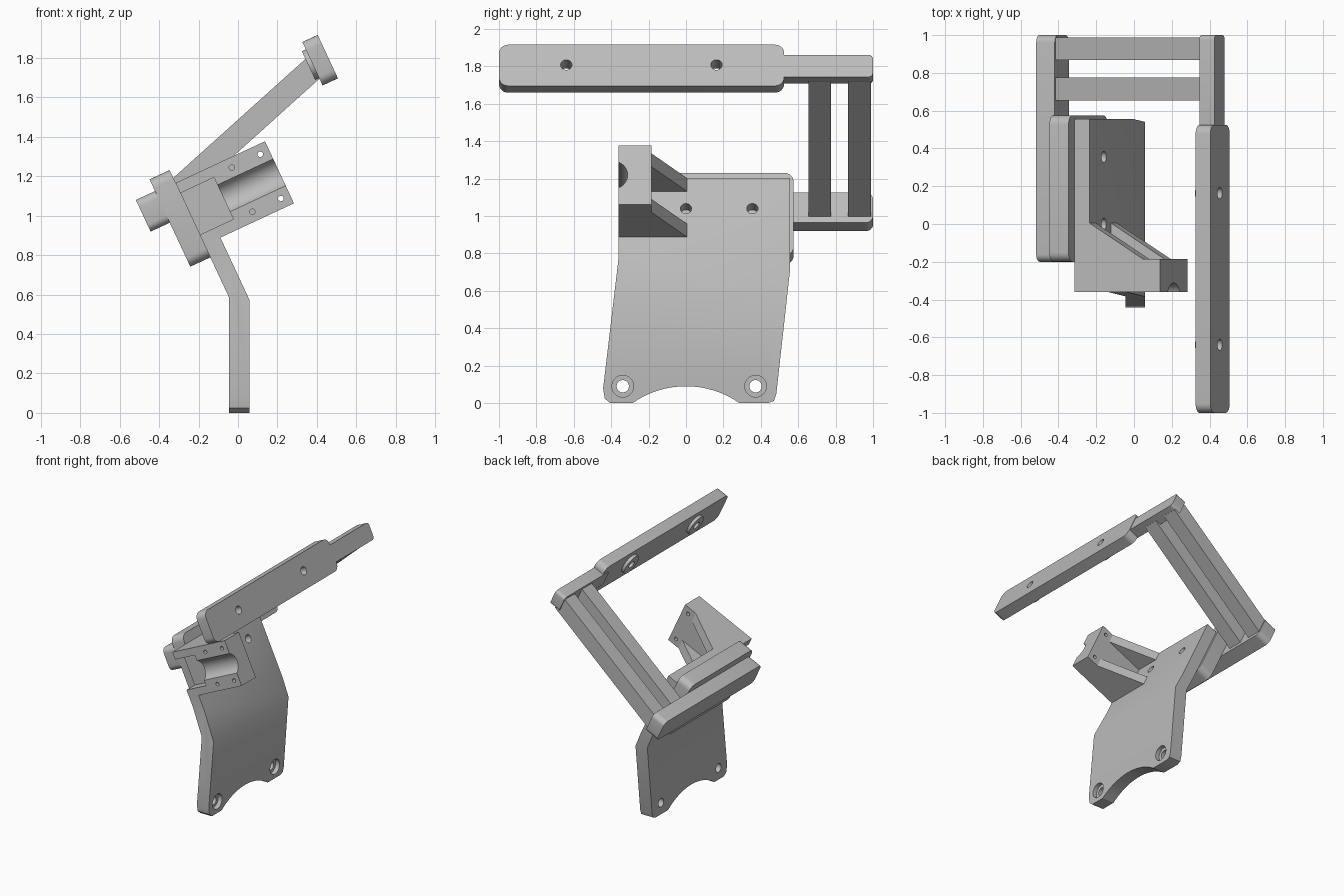
import bpy, bmesh
from math import sin, cos, pi, radians, sqrt
from mathutils import Matrix, Vector

cube = bpy.data.objects.get("Cube")
if cube:
    bpy.data.objects.remove(cube, do_unlink=True)

grey = bpy.data.materials.new("plain grey")
grey.use_nodes = True
grey.diffuse_color = (0.5, 0.5, 0.5, 1)
grey.node_tree.nodes["Principled BSDF"].inputs["Base Color"].default_value = (0.5, 0.5, 0.5, 1)

# Tilted frame: local x points out of the leaning plate, local z runs up it
TILT = Matrix.Rotation(radians(-25), 4, 'Y')
FLAT = Matrix.Identity(4)


def prism(name, pts, axis, a, b, frame=TILT):
    """Extrude a 2D outline from a to b along x (pts are y, z) or y (pts are x, z)."""
    def at(p, d):
        return frame @ Vector((d, p[0], p[1]) if axis == 'x' else (p[0], d, p[1]))
    bm = bmesh.new()
    low = [bm.verts.new(at(p, a)) for p in pts]
    high = [bm.verts.new(at(p, b)) for p in pts]
    bm.faces.new(low)
    bm.faces.new(high)
    for i in range(len(pts)):
        j = (i + 1) % len(pts)
        bm.faces.new((low[i], low[j], high[j], high[i]))
    bmesh.ops.recalc_face_normals(bm, faces=bm.faces)
    mesh = bpy.data.meshes.new(name)
    bm.to_mesh(mesh)
    bm.free()
    mesh.materials.append(grey)
    obj = bpy.data.objects.new(name, mesh)
    bpy.context.collection.objects.link(obj)
    return obj


def circle(cx, cy, r, n=32):
    return [(cx + r * cos(2 * pi * i / n), cy + r * sin(2 * pi * i / n)) for i in range(n)]


def rect(x0, x1, y0, y1, r=0.0, steps=6):
    """Rectangle outline with optional rounded corners."""
    if not r:
        return [(x0, y0), (x1, y0), (x1, y1), (x0, y1)]
    pts = []
    corners = [(x1 - r, y1 - r), (x0 + r, y1 - r), (x0 + r, y0 + r), (x1 - r, y0 + r)]
    for k, (cx, cy) in enumerate(corners):
        for i in range(steps + 1):
            t = pi / 2 * (k + i / steps)
            pts.append((cx + r * cos(t), cy + r * sin(t)))
    return pts


def boolean(obj, tools, operation='DIFFERENCE'):
    for tool in tools:
        mod = obj.modifiers.new("cut", 'BOOLEAN')
        mod.operation, mod.object, mod.solver = operation, tool, 'EXACT'
        bpy.context.view_layer.objects.active = obj
        bpy.ops.object.modifier_apply(modifier=mod.name)
        bpy.data.objects.remove(tool, do_unlink=True)


# Bent main plate: side profile trimmed by its face outline
def tilted(n, u):
    p = TILT @ Vector((n, 0, u))
    return (p.x, p.z)


plate = prism("main_plate", [(-0.045, 0), (0.058, 0), (0.058, 0.573), tilted(0.295, 1.19),
                             tilted(0.206, 1.19), (-0.045, 0.584)], 'y', -0.6, 0.7, FLAT)
arch = []
for i in range(17):
    y = -0.286 + 0.572 * i / 16
    arch.append((y, sqrt(0.25 - y * y) - 0.41))
outline = arch + [(0.44, 0), (0.47, 0.012), (0.483, 0.05), (0.555, 0.7), (0.555, 1.3),
                  (-0.36, 1.3), (-0.36, 0.78), (-0.443, 0.08), (-0.435, 0.025), (-0.405, 0)]
boolean(plate, [prism("trim", outline, 'x', -1, 1, FLAT)], 'INTERSECT')
# Foot holes with counterbores, and upper screw holes
for y in (-0.338, 0.372):
    boolean(plate, [prism("hole", circle(y, 0.09, 0.033), 'x', -0.2, 0.2, FLAT),
                    prism("bore", circle(y, 0.09, 0.058), 'x', 0.025, 0.2, FLAT)])
for y in (0.0, 0.355):
    boolean(plate, [prism("hole", circle(y, 1.01, 0.03), 'x', 0.215, 0.4)])

# Clamp block with a round channel, a square pocket and four screw holes
block = prism("clamp_block", rect(0.29, 0.706, 0.843, 1.19), 'y', -0.36, -0.185)
channel = [(-0.395 + y, z) for y, z in circle(0, 1.0165, 0.083, 48)]
boolean(block, [prism("channel", channel, 'x', 0.38, 0.8)])
for part in (block, plate):
    boolean(part, [prism("pocket", rect(0.15, 0.394, 0.9, 1.133), 'y', -0.5, -0.26)])
for n in (0.497, 0.656):
    for u in (0.893, 1.14):
        boolean(block, [prism("screw", circle(n, u, 0.014, 16), 'y', -0.5, -0.1)])

# Gusset ribs behind the block
for name, u in (("lower_rib", 0.843), ("upper_rib", 1.112)):
    rib = prism(name, [(0, 0), (1, 0), (0, 1)], 'y', 0, 1)
    rib.data.clear_geometry()
    bm = bmesh.new()
    tri = [(0.29, -0.19), (0.615, -0.19), (0.295, 0.005), (0.29, 0.005)]
    face = bm.faces.new([bm.verts.new(TILT @ Vector((n, y, u))) for n, y in tri])
    grown = bmesh.ops.extrude_face_region(bm, geom=[face])
    top = [v for v in grown["geom"] if isinstance(v, bmesh.types.BMVert)]
    bmesh.ops.translate(bm, verts=top, vec=TILT @ Vector((0, 0, 0.078)))
    bmesh.ops.recalc_face_normals(bm, faces=bm.faces)
    bm.to_mesh(rib.data)
    bm.free()

# Backing slab and lower rail behind the plate
prism("backing_slab", rect(-0.2, 0.575, 0.774, 1.262, 0.05), 'x', 0.094, 0.206)
prism("lower_rail", rect(-0.2, 1.0, 1.02, 1.197, 0.04), 'x', -0.013, 0.095)

# Two slanted arms joining the rails
direction = Vector((0.743, 0.669)).normalized()
side = Vector((-direction.y, direction.x)) * 0.061
end = Vector((0.365, 1.733))
near, far = end - direction * 1.06, end + direction * 0.05
for name, y in (("front_arm", 0.655), ("rear_arm", 0.867)):
    prism(name, [near + side, near - side, far - side, far + side], 'y', y, y + 0.121, FLAT)

# Upper rail: wide bar with screw holes and bosses, narrow tail at the rear
rail = prism("upper_rail", rect(-1.0, 0.525, 1.323, 1.566, 0.05), 'x', 1.09, 1.176)
tail = prism("rail_tail", rect(0.45, 1.0, 1.378, 1.508, 0.025), 'x', 1.085, 1.172)
for i, y in enumerate((-0.64, 0.163)):
    boss = prism(f"boss_{i + 1}", circle(y, 1.445, 0.08), 'x', 1.068, 1.092)
    for part in (rail, boss):
        boolean(part, [prism("hole", circle(y, 1.447, 0.03), 'x', 1.0, 1.3)])

# Smooth rounded surfaces, keep edges crisp
for obj in bpy.context.collection.objects:
    if obj.type == 'MESH' and grey.name in obj.data.materials:
        bpy.ops.object.select_all(action='DESELECT')
        obj.select_set(True)
        bpy.context.view_layer.objects.active = obj
        bpy.ops.object.shade_smooth_by_angle(angle=radians(30))
